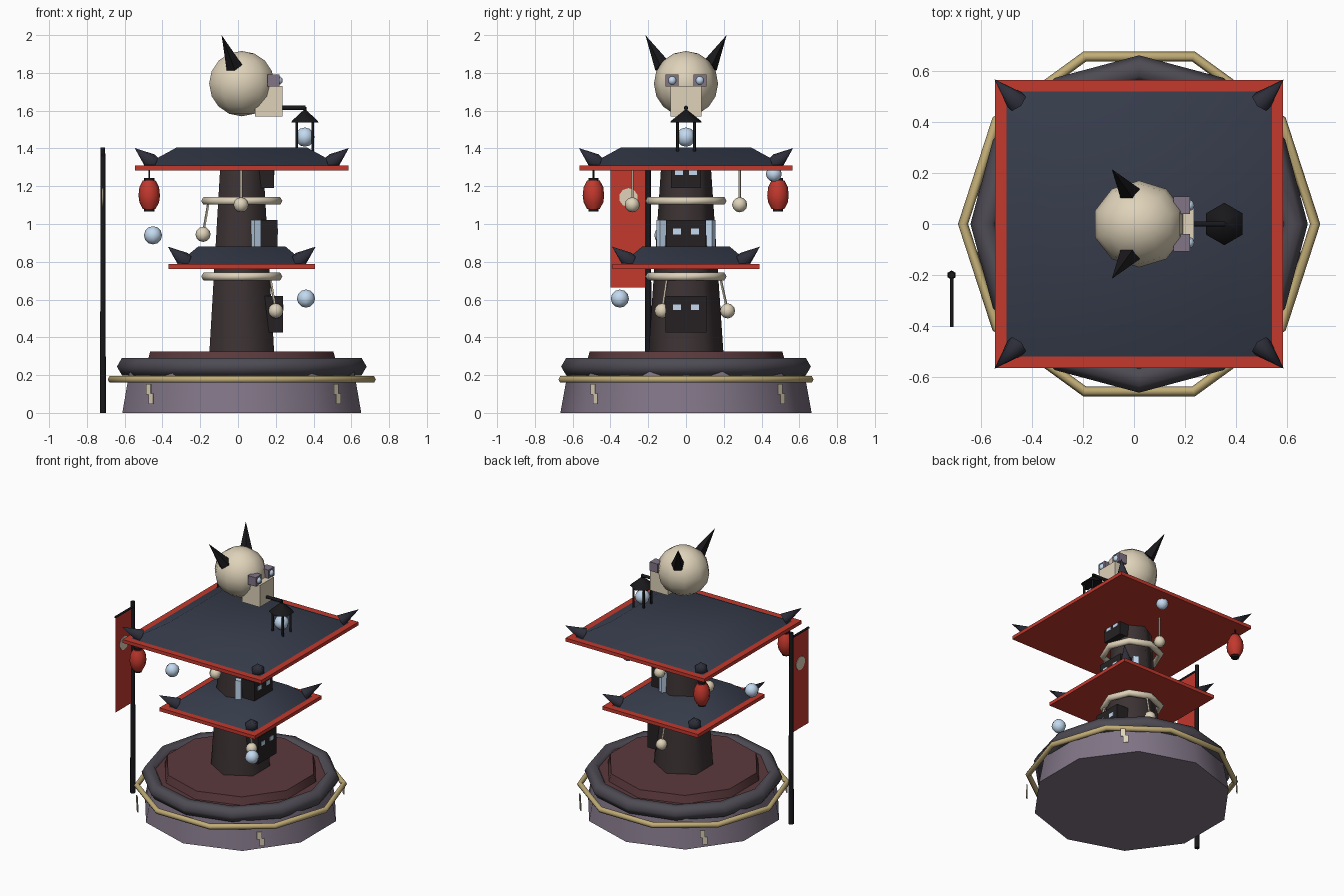
import bpy, bmesh, math
from mathutils import Vector, Matrix

if "Cube" in bpy.data.objects:
    bpy.data.objects.remove(bpy.data.objects["Cube"])

CX = 0.02  # axis of the tower


def mat(name, *rgb):
    """Material from a display colour, stored as linear."""
    m = bpy.data.materials.new(name)
    m.diffuse_color = (*[c ** 2.2 for c in rgb], 1)
    m.use_nodes = True
    m.node_tree.nodes["Principled BSDF"].inputs["Base Color"].default_value = m.diffuse_color
    return m


STONE = mat("stone", .50, .455, .52)
ASH = mat("ash", .31, .30, .33)
ROPE = mat("rope", .75, .67, .46)
WOOD = mat("wood", .36, .235, .245)
WALL = mat("wall", .245, .21, .215)
BOX = mat("window_frame", .165, .15, .155)
TILE = mat("tile", .225, .245, .30)
HORN = mat("horn", .19, .195, .235)
RED = mat("red", .76, .23, .19)
BONE = mat("bone", .87, .82, .72)
BLACK = mat("black", .12, .115, .125)
GLOW = mat("glow", .76, .85, .94)


def finish(name, bm, m, matrix=Matrix()):
    """Make the object, smooth across shallow edges only."""
    bm.transform(matrix)
    bmesh.ops.recalc_face_normals(bm, faces=bm.faces)
    for f in bm.faces:
        f.smooth = True
    for e in bm.edges:
        e.smooth = e.calc_face_angle(math.pi) < math.radians(62)
    me = bpy.data.meshes.new(name)
    bm.to_mesh(me)
    bm.free()
    me.materials.append(m)
    ob = bpy.data.objects.new(name, me)
    bpy.context.collection.objects.link(ob)
    return ob


def box(name, lo, hi, m, turn=Matrix()):
    lo, hi = Vector(lo), Vector(hi)
    bm = bmesh.new()
    bmesh.ops.create_cube(bm, size=1)
    return finish(name, bm, m, turn @ Matrix.Translation((lo + hi) / 2) @ Matrix.Diagonal((*(hi - lo), 1)))


def rod(name, p, q, r1, r2, n, m):
    """Tapered n-sided rod from p to q."""
    p, q = Vector(p), Vector(q)
    d = q - p
    bm = bmesh.new()
    bmesh.ops.create_cone(bm, cap_ends=True, segments=n, radius1=r1, radius2=r2, depth=d.length)
    bmesh.ops.remove_doubles(bm, verts=bm.verts, dist=1e-5)
    return finish(name, bm, m, Matrix.Translation((p + q) / 2) @ d.to_track_quat('Z', 'Y').to_matrix().to_4x4())


def lathe(name, profile, n, m, at=(CX, 0, 0), phase=90, closed=False):
    """Revolve (radius, z) points; open profiles get capped."""
    bm = bmesh.new()
    rings = []
    for r, z in profile:
        angles = [math.radians(phase + 360 * k / n) for k in range(n)]
        rings.append([bm.verts.new((r * math.cos(a), r * math.sin(a), z)) for a in angles])
    pairs = list(zip(rings, rings[1:])) + ([(rings[-1], rings[0])] if closed else [])
    for a, b in pairs:
        for k in range(n):
            j = (k + 1) % n
            bm.faces.new((a[k], a[j], b[j], b[k]))
    if not closed:
        bm.faces.new(rings[0])
        bm.faces.new(rings[-1])
    return finish(name, bm, m, Matrix.Translation(at))


def torus(name, R, r, z, n, k, m):
    pts = [(R + r * math.cos(2 * math.pi * i / k), z + r * math.sin(2 * math.pi * i / k)) for i in range(k)]
    return lathe(name, pts, n, m, phase=0, closed=True)


def ball(name, at, r, m, n=8, rings=6, scale=(1, 1, 1)):
    bm = bmesh.new()
    bmesh.ops.create_uvsphere(bm, u_segments=n, v_segments=rings, radius=r)
    return finish(name, bm, m, Matrix.Translation(at) @ Matrix.Diagonal((*scale, 1)))


def about_axis(angle):
    return Matrix.Translation((CX, 0, 0)) @ Matrix.Rotation(angle, 4, 'Z')


# Base: stone drum, wooden decks, coil and rope
lathe("stone_base", [(.665, 0), (.625, .22)], 10, STONE)
lathe("lower_deck", [(.615, .20), (.60, .27)], 10, WOOD)
lathe("upper_deck", [(.528, .26), (.51, .325)], 10, WOOD)
torus("base_coil", .607, .054, .245, 12, 6, ASH)
torus("base_rope", .69, .02, .177, 10, 6, ROPE)

# Folded paper strips on the rope diagonals
for k in range(4):
    turn = about_axis(math.radians(45 + 90 * k))
    for i, (off, z) in enumerate([(.004, .125), (.022, .075)]):
        box(f"paper_strip_{k}_{i}", (.697, off - .017, z - .028), (.703, off + .017, z + .028), BONE, turn)

# Six-sided tapering tower
lathe("tower", [(.198, .32), (.132, 1.30)], 6, WALL)


# Square roofs with red eaves and corner horns
def roof(name, half, z):
    s2 = math.sqrt(2)
    e = half - .044
    lathe(name + "_eave", [(half * s2, z), (half * s2, z + .025)], 4, RED, phase=45)
    lathe(name + "_tiles", [(e * s2, z + .025), (e * s2 * .667, z + .12)], 4, TILE, phase=45)
    for sx in (-1, 1):
        for sy in (-1, 1):
            b, t = half - .085, half + .003
            rod(name + "_horn", (CX + sx * b, sy * b, z + .045), (CX + sx * t, sy * t, z + .118), .046, 0, 6, HORN)


roof("lower_roof", .388, .762)
roof("upper_roof", .564, 1.284)

# Window boxes on the +x side, with glowing slits
for name, x0, x1, w, z0, z1, s in [("low", .12, .237, .108, .425, .62, .56),
                                   ("middle", .10, .208, .106, .87, 1.02, .96),
                                   ("top", .08, .19, .08, 1.19, 1.284, 1.275)]:
    box(name + "_window_box", (x0, -w, z0), (x1, w, z1), BOX)
    for sy in (-1, 1):
        box(name + "_slit", (x1 - .01, sy * w * .45 - .021, s - .015), (x1 + .003, sy * w * .45 + .021, s + .015), GLOW)

# Tall glowing panels on the slanted faces
for sy in (-1, 1):
    box("side_panel", (.12, -.02, .87), (.170, .02, 1.02), GLOW, about_axis(sy * math.pi / 3))

# Bead rings and hanging beads
for z in (.722, 1.122):
    torus("bead_ring", .192, .023, z, 8, 6, BONE)
for top, at in [((.17, -.10, .72), (.20, -.127, .54)),
                ((.04, .18, .72), (.045, .22, .54)),
                ((-.155, 0, 1.12), (-.185, 0, .945)),
                ((.016, -.284, 1.29), (.016, -.284, 1.102)),
                ((.016, .284, 1.29), (.016, .284, 1.102))]:
    rod("bead_cord", top, at, .007, .007, 5, BONE)
    ball("bead", at, .04, BONE)

# Floating orbs
for at in [(.36, -.35, .605), (-.45, -.12, .94), (.145, .465, 1.265)]:
    ball("orb", at, .048 if at[2] < 1 else .042, GLOW)

# Red paper lanterns under the rear corners
for y in (-.49, .487):
    at = (-.47, y, 0)
    lathe("paper_lantern", [(.034, 1.08), (.052, 1.115), (.057, 1.15), (.052, 1.195), (.034, 1.23)], 8, RED, at)
    lathe("lantern_bottom_cap", [(.027, 1.066), (.027, 1.085)], 8, BLACK, at)
    lathe("lantern_top_cap", [(.027, 1.225), (.027, 1.243)], 8, BLACK, at)
    lathe("lantern_cord", [(.005, 1.24), (.005, 1.288)], 5, BLACK, at)

# Head with snout, eyes and ears
ball("head", (CX, 0, 1.743), .178, BONE, 10, 8, (1.02, .955, .97))
box("snout", (.09, -.083, 1.57), (.235, .083, 1.73), BONE)
for s in (-1, 1):
    box("eye_socket", (.155, s * .074 - .034, 1.727), (.22, s * .074 + .034, 1.792), STONE)
    ball("eye", (.213, s * .073, 1.76), .024, GLOW)
    rod("ear", (-.02, s * .122, 1.835), (-.087, s * .215, 2.0), .046, 0, 5, BLACK)

# Lamp held from the snout
LX = .354
rod("lamp_arm", (.22, 0, 1.615), (.357, 0, 1.615), .012, .012, 6, BLACK)
lathe("lamp_roof", [(.083, 1.537), (.078, 1.547), (.012, 1.60)], 6, BLACK, (LX, 0, 0))
lathe("lamp_finial", [(.009, 1.595), (.009, 1.62)], 6, BLACK, (LX, 0, 0))
for sx in (-1, 1):
    for sy in (-1, 1):
        rod("lamp_post", (LX + sx * .042, sy * .044, 1.37), (LX + sx * .042, sy * .044, 1.545), .008, .008, 6, BLACK)
ball("lamp_orb", (LX, 0, 1.46), .051, GLOW)

# Banner on its pole
PX = -.715
lathe("banner_pole", [(.018, 0), (.014, 1.405)], 6, BLACK, (PX, -.2, 0))
rod("banner_crossbar", (PX, -.2, 1.365), (PX, -.403, 1.365), .008, .008, 6, BLACK)
box("banner_cloth", (PX - .001, -.4, .665), (PX + .001, -.215, 1.36), RED)
rod("banner_disc", (PX - .004, -.305, 1.14), (PX + .004, -.305, 1.14), .05, .05, 10, BONE)
